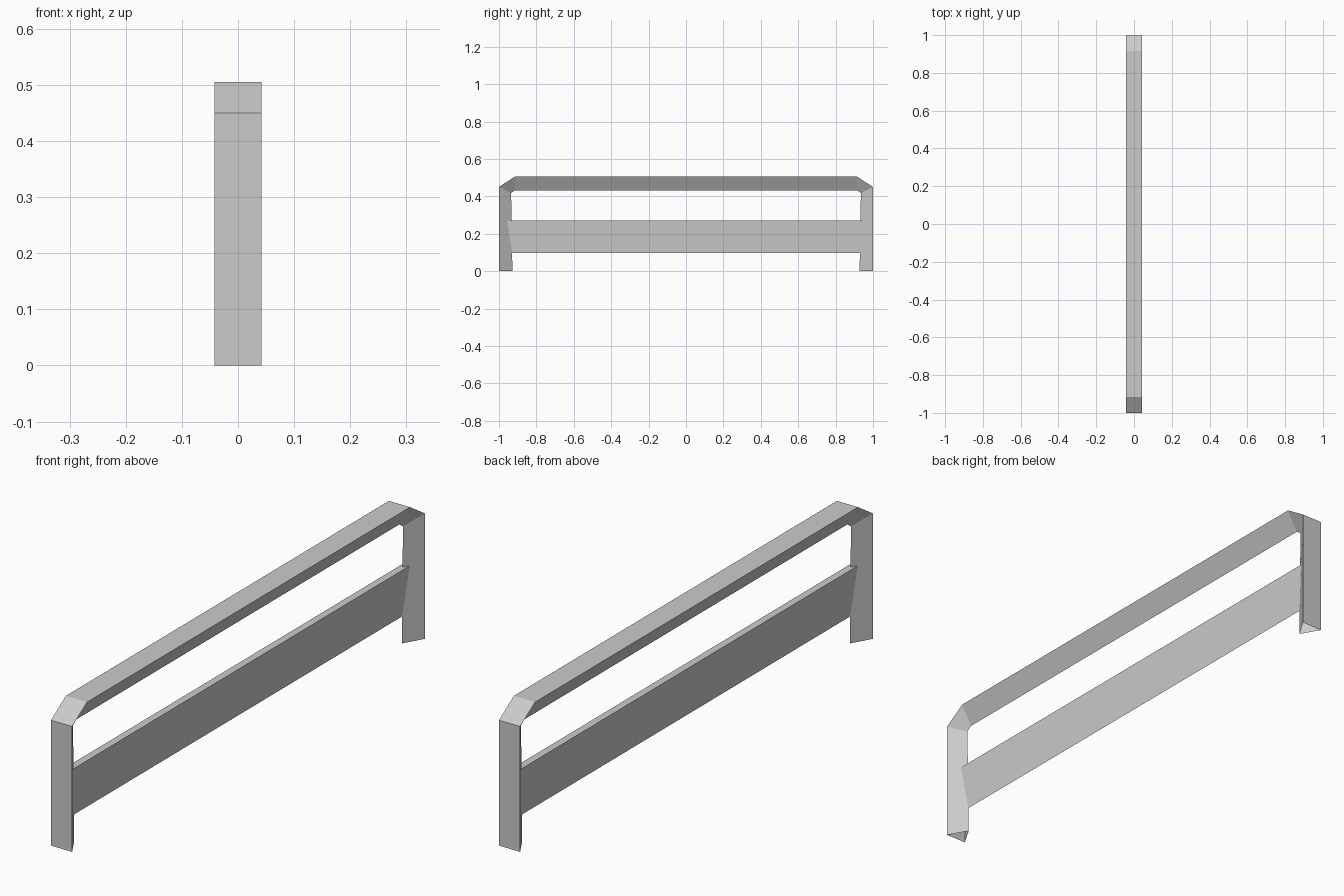
import bpy
import bmesh

cube = bpy.data.objects.get("Cube")
if cube:
    bpy.data.objects.remove(cube, do_unlink=True)

grey = bpy.data.materials.new("plain grey")
grey.use_nodes = True
colour = (0.6, 0.6, 0.6, 1)
grey.diffuse_color = colour
grey.node_tree.nodes["Principled BSDF"].inputs["Base Color"].default_value = colour


def wedge_sweep(name, outer, inner, half_width):
    """Sweep an open-ended triangular section: wide outer side, sharp inner edge."""
    bm = bmesh.new()
    rings = []
    for (yo, zo), (yi, zi) in zip(outer, inner):
        points = ((-half_width, yo, zo), (half_width, yo, zo), (0, yi, zi))
        rings.append([bm.verts.new(p) for p in points])
    for a, b in zip(rings, rings[1:]):
        for i in range(3):
            j = (i + 1) % 3
            bm.faces.new((a[i], a[j], b[j], b[i]))
    bmesh.ops.recalc_face_normals(bm, faces=bm.faces)
    mesh = bpy.data.meshes.new(name)
    bm.to_mesh(mesh)
    bm.free()
    mesh.materials.append(grey)
    obj = bpy.data.objects.new(name, mesh)
    bpy.context.collection.objects.link(obj)
    return obj


def mirrored(half):
    return half + [(-y, z) for y, z in reversed(half)]


# Legs, chamfered corners and top rail in one bent frame
outer = mirrored([(-1, 0), (-1, 0.45), (-0.915, 0.505)])
inner = mirrored([(-0.928, 0), (-0.935, 0.418), (-0.915, 0.432)])
wedge_sweep("frame", outer, inner, 0.042)

# Tapered board between the legs, its ends sunk into them
wedge_sweep("board", mirrored([(-0.96, 0.272)]), mirrored([(-0.96, 0.096)]), 0.0135)
